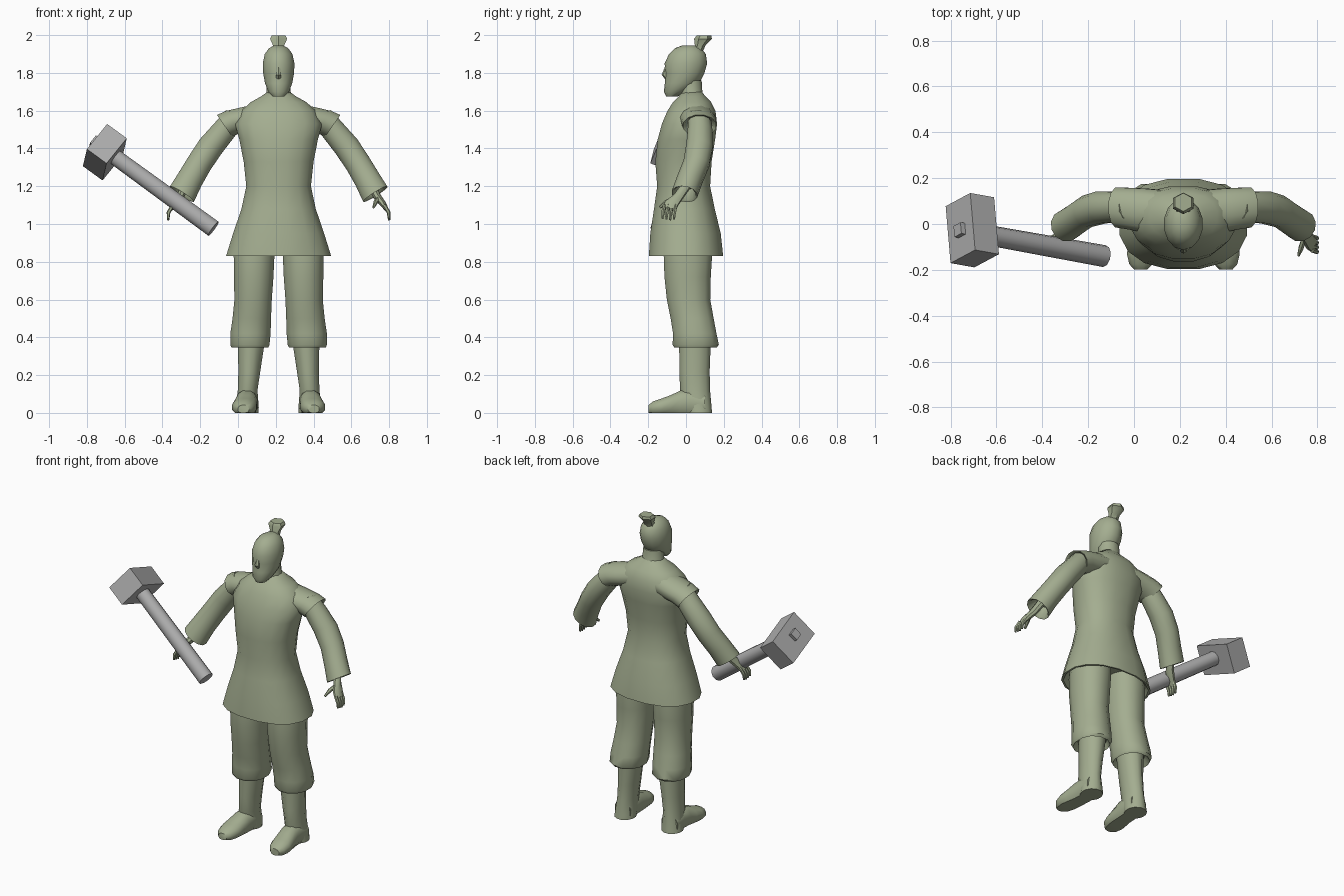
import bpy, bmesh, math
from mathutils import Vector, Matrix

CX = 0.215  # centre line of the figure


def material(name, rgb):
    m = bpy.data.materials.new(name)
    m.diffuse_color = (*rgb, 1)
    return m


GREEN = material("sage green", (0.37, 0.42, 0.28))
GREY = material("steel grey", (0.42, 0.42, 0.42))


def finish(name, bm, mat, angle=45):
    bmesh.ops.recalc_face_normals(bm, faces=bm.faces)
    me = bpy.data.meshes.new(name)
    bm.to_mesh(me)
    bm.free()
    me.materials.append(mat)
    ob = bpy.data.objects.new(name, me)
    bpy.context.collection.objects.link(ob)
    bpy.ops.object.select_all(action='DESELECT')
    ob.select_set(True)
    bpy.context.view_layer.objects.active = ob
    bpy.ops.object.shade_smooth_by_angle(angle=math.radians(angle))
    return ob


def loft(name, rings, n=12, ref=(1, 0, 0), normal=None, power=2.0, s=1, cx=CX, floor=False, mat=GREEN):
    """Skin rings (x, y, z, half width along ref, other half width)."""
    bm = bmesh.new()
    pts = [Vector(r[:3]) for r in rings]
    loops = []
    for i, r in enumerate(rings):
        t = Vector(normal) if normal else pts[min(i + 1, len(pts) - 1)] - pts[max(i - 1, 0)]
        t.normalize()
        u = Vector(ref)
        u = (u - t * u.dot(t)).normalized()
        w = t.cross(u)
        loop = []
        for k in range(n):
            a = 2 * math.pi * (k + 0.5) / n
            c, d = math.cos(a), math.sin(a)
            c = math.copysign(abs(c) ** (2 / power), c)
            d = math.copysign(abs(d) ** (2 / power), d)
            p = pts[i] + u * c * r[3] + w * d * r[4]
            loop.append(bm.verts.new((cx + s * p.x, p.y, max(p.z, 0) if floor else p.z)))
        loops.append(loop)
    for a, b in zip(loops, loops[1:]):
        for k in range(n):
            bm.faces.new((a[k], a[(k + 1) % n], b[(k + 1) % n], b[k]))
    bm.faces.new(loops[0])
    bm.faces.new(loops[-1])
    return finish(name, bm, mat)


def stack(name, rows, **kw):
    """Horizontal rings from rows (x, z, half width, y front, y back)."""
    rings = [(x, (f + b) / 2, z, a, (b - f) / 2) for x, z, a, f, b in rows]
    return loft(name, rings, normal=(0, 0, 1), **kw)


# Tunic with a hollow hem
stack("tunic", [
    (0, .90, .22, -.15, .15), (0, .83, .27, -.19, .19), (0, .83, .283, -.20, .20),
    (0, .95, .245, -.192, .187), (0, 1.08, .20, -.172, .155), (0, 1.2, .174, -.155, .13),
    (0, 1.33, .188, -.165, .138), (0, 1.45, .212, -.152, .157), (0, 1.53, .235, -.13, .167),
    (0, 1.60, .20, -.10, .158), (0, 1.645, .15, -.07, .135), (0, 1.675, .095, -.04, .105),
    (0, 1.70, .06, -.02, .085)], n=16, power=2.3)

# Neck, head and face
stack("neck", [(0, 1.60, .10, -.05, .13), (0, 1.68, .068, -.03, .09),
               (0, 1.76, .062, -.04, .085)])
stack("head", [
    (0, 1.675, .032, -.105, -.045), (0, 1.70, .056, -.117, .0), (0, 1.745, .074, -.112, .07),
    (0, 1.80, .084, -.110, .098), (0, 1.85, .086, -.113, .112), (0, 1.90, .075, -.09, .105),
    (0, 1.93, .053, -.06, .08), (0, 1.945, .025, -.02, .05)], n=14)
loft("nose", [(0, -.10, 1.835, .008, .01), (0, -.112, 1.79, .016, .017),
              (0, -.10, 1.772, .014, .012)], n=6)

# Hair knot
loft("hair_knot", [(0, .06, 1.915, .034, .03), (0, .075, 1.945, .034, .028),
                   (0, .09, 1.98, .052, .047), (0, .095, 1.997, .042, .04)], n=6,
     normal=(0, 0, 1))

for s, side in ((1, "left"), (-1, "right")):
    # Flared shoulder cap with an open end
    loft(side + "_shoulder_cap", [
        (.08, .055, 1.57, .095, .08), (.17, .06, 1.555, .098, .075),
        (.24, .068, 1.54, .093, .073), (.287, .072, 1.52, .09, .072),
        (.283, .072, 1.523, .078, .062), (.25, .072, 1.535, .06, .05)],
        ref=(0, 1, 0), normal=(.82, 0, -.57), s=s)
    # Sleeve with an open cuff
    loft(side + "_sleeve", [
        (.23, .07, 1.57, .062, .06), (.285, .075, 1.50, .068, .066),
        (.36, .072, 1.41, .073, .071), (.42, .055, 1.32, .071, .07),
        (.47, .02, 1.235, .07, .072), (.512, -.008, 1.158, .07, .078),
        (.508, -.006, 1.164, .058, .066), (.48, .01, 1.21, .04, .045)],
        ref=(0, 1, 0), normal=(.52, -.15, -.82), s=s)
    # Hand
    loft(side + "_palm", [(.495, .0, 1.20, .026, .024), (.522, -.04, 1.145, .027, .022),
                          (.55, -.075, 1.11, .038, .018), (.57, -.09, 1.08, .038, .012)],
         n=8, ref=(0, 1, 0), normal=(.6, -.3, -.75), s=s)
    for i in range(4):
        y = -.062 - .02 * i
        loft(f"{side}_finger_{i + 1}", [(.56, y + .008, 1.10, .010, .011),
                                        (.583, y, 1.06, .010, .010),
                                        (.585, y - .002, 1.02 + .004 * abs(i - 1), .006, .006)],
             n=6, ref=(0, 1, 0), s=s)
    loft(side + "_thumb", [(.53, -.055, 1.135, .013, .015), (.513, -.105, 1.115, .012, .013),
                           (.502, -.138, 1.088, .006, .007)], n=6, s=s)
    # Trouser leg gathered below the knee
    stack(side + "_trouser_leg", [
        (.145, .38, .08, -.04, .14), (.152, .345, .10, -.065, .165), (.152, .36, .107, -.075, .178),
        (.149, .42, .11, -.072, .165), (.142, .50, .105, -.085, .15), (.135, .60, .102, -.105, .132),
        (.132, .72, .108, -.118, .135), (.130, .83, .111, -.122, .142), (.125, .95, .11, -.11, .13)],
        s=s, power=2.2)
    # Boot shaft and foot
    stack(side + "_boot_shaft", [
        (.168, .0, .065, .0, .14), (.166, .03, .063, -.01, .138), (.164, .12, .054, -.035, .13),
        (.155, .22, .06, -.037, .128), (.143, .40, .076, -.04, .135)], s=s)
    loft(side + "_foot", [
        (.167, .10, .045, .058, .06), (.168, .03, .05, .06, .075), (.170, -.03, .045, .060, .075),
        (.176, -.08, .038, .064, .058), (.182, -.13, .03, .066, .047),
        (.185, -.175, .025, .052, .037), (.186, -.198, .02, .03, .022)],
        normal=(0, 1, 0), s=s, floor=True, power=2.3)

# Hammer shaft, running through the head
h = Vector((-.80, .144, .583)).normalized()
base = Vector((-.13, -.14, .975))


def along(t, r):
    return (*(base + h * t), r, r)


long_axis = Vector((.035, -.25, .08))
long_axis = (long_axis - h * long_axis.dot(h)).normalized()
third = h.cross(long_axis)
loft("hammer_shaft", [along(0, .048), along(.70, .044)], n=10, cx=0, ref=long_axis, mat=GREY)
loft("hammer_shaft_tip", [along(.70, .04), along(.80, .036)], n=4, cx=0, ref=long_axis, mat=GREY)

# Hammer head block
bm = bmesh.new()
frame = Matrix((h * .13, long_axis * .265, third * .18)).transposed().to_4x4()
bmesh.ops.create_cube(bm, size=1, matrix=Matrix.Translation((-.705, -.027, 1.38)) @ frame)
finish("hammer_head", bm, GREY, 30)
